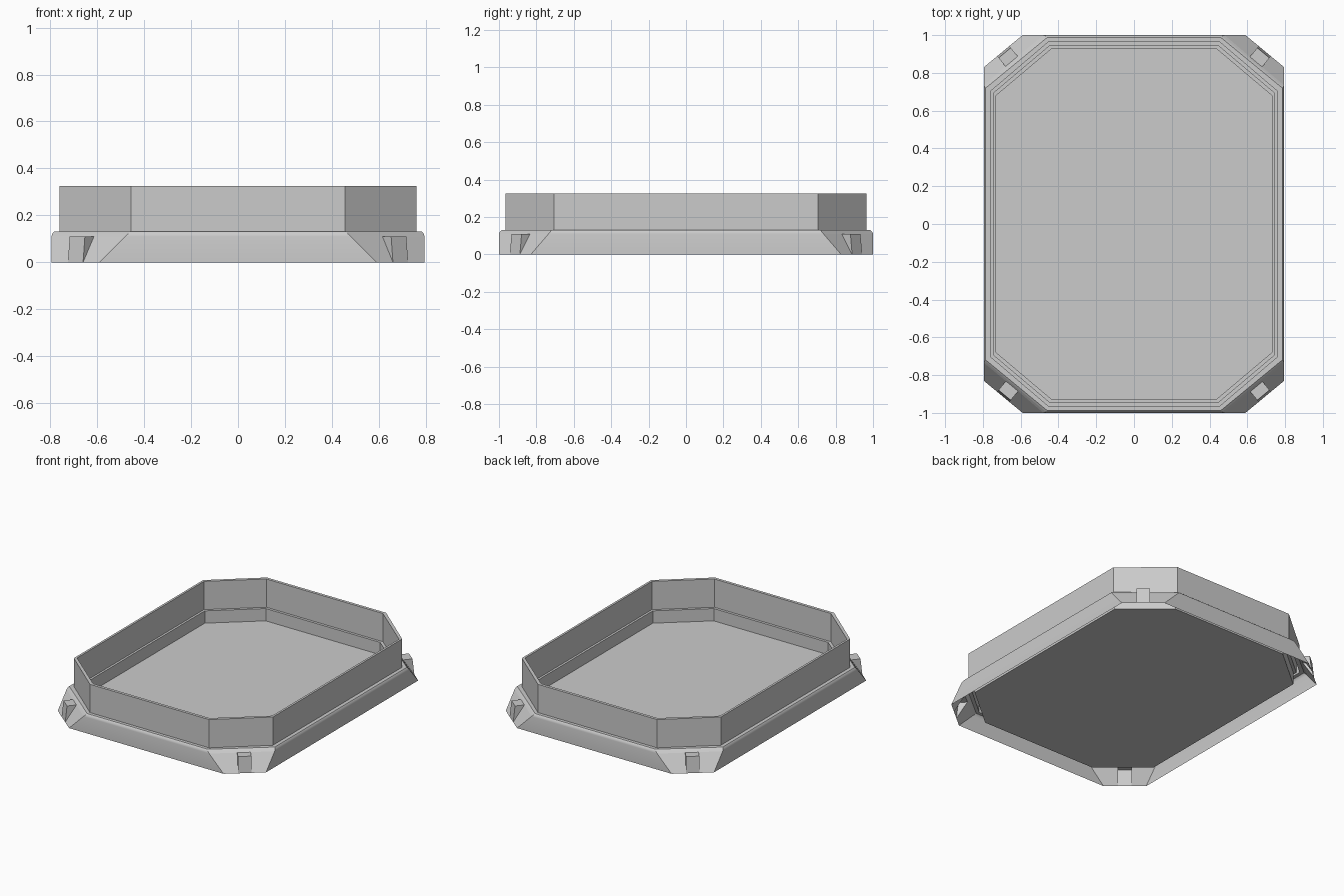
import bpy
import bmesh
from mathutils import Vector

if "Cube" in bpy.data.objects:
    bpy.data.objects.remove(bpy.data.objects["Cube"], do_unlink=True)

# One plain grey material
GREY = (0.6, 0.6, 0.6, 1.0)
grey = bpy.data.materials.new("plain_grey")
grey.use_nodes = True
grey.diffuse_color = GREY
for node in grey.node_tree.nodes:
    if node.type == "BSDF_PRINCIPLED":
        node.inputs["Base Color"].default_value = GREY


def make_object(name, faces, smooth=False):
    """Build a sheet from faces given as lists of points, welding shared points."""
    bm = bmesh.new()
    for points in faces:
        face = bm.faces.new([bm.verts.new(p) for p in points])
        face.smooth = smooth
    bmesh.ops.remove_doubles(bm, verts=bm.verts, dist=0.0005)
    mesh = bpy.data.meshes.new(name)
    bm.to_mesh(mesh)
    bm.free()
    mesh.materials.append(grey)
    obj = bpy.data.objects.new(name, mesh)
    bpy.context.collection.objects.link(obj)
    return obj


def octagon(hx, hy, cx, cy, z):
    """Rectangle hx by hy with cut corners, counter-clockwise from above."""
    quarter = [(hx, cy), (cx, hy)]
    ring = []
    for sx, sy in ((1, 1), (-1, 1), (-1, -1), (1, -1)):
        part = [Vector((sx * x, sy * y, z)) for x, y in quarter]
        ring += part if sx * sy > 0 else part[::-1]
    return ring


# Tray: ledge, raised wall, inner step and sunken floor
SHOULDER = (0.785, 0.987, 0.46, 0.72)
OUTER = (0.76, 0.965, 0.455, 0.705)
INNER = (0.745, 0.945, 0.445, 0.692)
FLOOR = (0.73, 0.927, 0.437, 0.68)
LEDGE_Z, TOP_Z, FLOOR_Z = 0.13, 0.325, 0.045
rings = [octagon(*shape, z) for shape, z in (
    (SHOULDER, LEDGE_Z), (OUTER, LEDGE_Z), (OUTER, TOP_Z), (INNER, TOP_Z),
    (INNER, LEDGE_Z), (FLOOR, LEDGE_Z), (FLOOR, FLOOR_Z))]
tray_faces = [rings[-1]]
for low, high in zip(rings, rings[1:]):
    for i in range(8):
        j = (i + 1) % 8
        tray_faces.append([low[i], low[j], high[j], high[i]])
make_object("tray", tray_faces)

# Skirt levels: half width, half depth, flat end in x, flat end in y, height
LEVELS = [octagon(*level) for level in (
    (0.795, 1.0, 0.59, 0.83, 0.0),
    (0.795, 1.0, 0.48, 0.735, 0.11),
    (0.791, 0.995, 0.467, 0.725, 0.122),
    SHOULDER + (LEDGE_Z,))]

# Straight skirt sides, rounded over at the top
for name, i in (("back_skirt", 1), ("right_skirt", 3), ("front_skirt", 5), ("left_skirt", 7)):
    j = (i + 1) % 8
    make_object(name, [[a[i], a[j], b[j], b[i]] for a, b in zip(LEVELS, LEVELS[1:])], True)

# Sloping corners, each with a hollow socket block open underneath
HALF_WIDTH = 0.042
for name, i in (("back_left", 0), ("back_right", 2), ("front_right", 4), ("front_left", 6)):
    a, b = LEVELS[0][i], LEVELS[0][i + 1]
    d, c = LEVELS[1][i], LEVELS[1][i + 1]
    along = (b - a).normalized()
    inward = Vector((-along.y, along.x, 0))
    middle = (a + b) / 2
    rise = Vector((0, 0, d.z))
    depth = (d - a).dot(inward)
    p, q = middle - along * HALF_WIDTH, middle + along * HALF_WIDTH
    r, s = (v + inward * depth + rise for v in (p, q))
    t, u = (v + inward * 0.012 + rise for v in (p, q))
    d2, c2, d3, c3 = (LEVELS[k][i + e] for k in (2, 3) for e in (0, 1))
    make_object(name + "_corner", [
        [a, p, r, d], [q, b, c, s], [d, r, s, c, c2, d2], [d2, c2, c3, d3]])
    make_object(name + "_socket", [
        [p, q, u, t], [t, u, s, r], [p, t, r], [q, s, u]])
